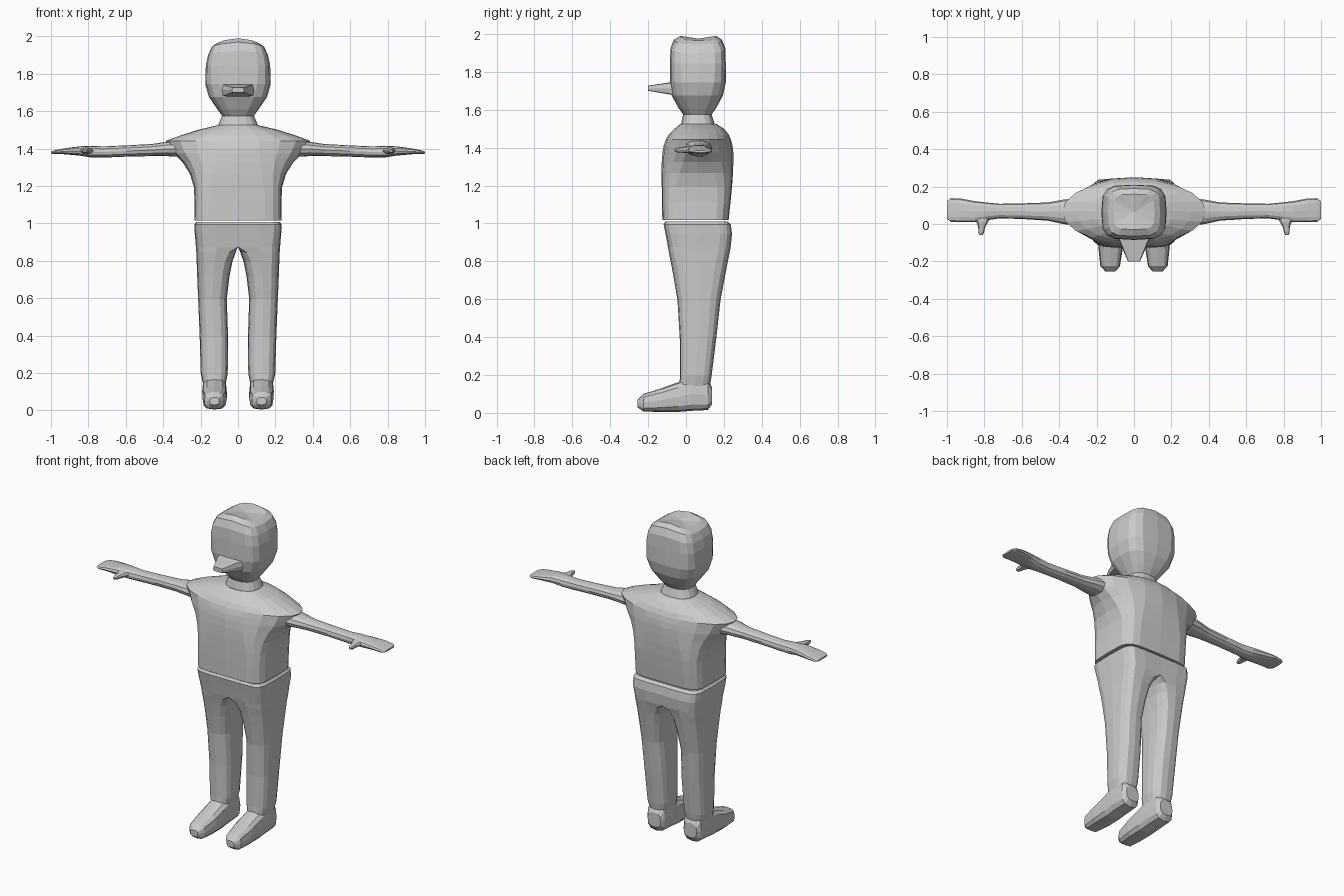
import bpy, bmesh, math

grey = bpy.data.materials.new("light_grey")
grey.diffuse_color = (0.6, 0.6, 0.6, 1)


def sec(c, e):
    return math.copysign(abs(c) ** (2 / e), c) if abs(c) > 1e-6 else 0.0


def loft(name, axis, rings, n=16, mirror=False, crown=0.0):
    """Skin rounded-box rings: (position, a0, a1, b0, b1, exponent[, inner exponent])."""
    bm = bmesh.new()
    rows = []
    for r in rings:
        t, a0, a1, b0, b1, e = r[:6]
        inner = r[6] if len(r) > 6 else e
        row = []
        for i in range(n):
            ang = 2 * math.pi * i / n
            c, s = math.cos(ang), math.sin(ang)
            k = inner if c < 0 else e
            u, v = sec(c, k), sec(s, k)
            a = (a0 + a1) / 2 + u * (a1 - a0) / 2
            b = (b0 + b1) / 2 + v * (b1 - b0) / 2
            if mirror and axis == 'z' and a < 0.012:
                a = 0.0
            drop = crown * u * u if t > 1.9 else 0
            co = {'x': (t, a, b), 'y': (a, t, b), 'z': (a, b, t - drop)}[axis]
            row.append(bm.verts.new(co))
        rows.append(row)
    for p, q in zip(rows, rows[1:]):
        for i in range(n):
            j = (i + 1) % n
            bm.faces.new((p[i], p[j], q[j], q[i]))
    for row in (rows[0], rows[-1]):
        f = bm.faces.new(row)
        bmesh.ops.poke(bm, faces=[f])
    # open the seam so the two mirrored halves join
    if mirror and axis == 'z':
        seam = [f for f in bm.faces if all(v.co.x < 1e-5 for v in f.verts)]
        bmesh.ops.delete(bm, geom=seam, context='FACES')
    bmesh.ops.recalc_face_normals(bm, faces=bm.faces)
    me = bpy.data.meshes.new(name)
    bm.to_mesh(me)
    bm.free()
    me.materials.append(grey)
    ob = bpy.data.objects.new(name, me)
    bpy.context.collection.objects.link(ob)
    if mirror:
        m = ob.modifiers.new("mirror", 'MIRROR')
        m.use_clip = True
    return ob


def sym(z, h, y0, y1, e):
    return (z, -h, h, y0, y1, e)


# head with neck
loft("head", 'z', [
    sym(1.51, .11, -.03, .16, 2.5), sym(1.535, .105, -.025, .15, 2.5),
    sym(1.58, .085, -.015, .135, 2.5), sym(1.615, .11, -.04, .16, 2.8),
    sym(1.68, .155, -.075, .195, 3.2), sym(1.75, .175, -.085, .21, 3.6),
    sym(1.85, .172, -.085, .21, 4), sym(1.93, .16, -.082, .208, 4),
    sym(1.975, .14, -.065, .19, 4), sym(1.995, .11, -.03, .16, 4)], crown=.025)

# beak-like nose
loft("nose", 'y', [
    (-.06, -.09, .09, 1.68, 1.755, 8), (-.08, -.085, .085, 1.685, 1.75, 8),
    (-.2, -.032, .032, 1.705, 1.732, 8)], n=8)

# shirt
loft("shirt", 'z', [
    sym(1.022, .233, -.125, .225, 5), sym(1.12, .232, -.127, .235, 5),
    sym(1.2, .236, -.128, .243, 4.5), sym(1.27, .257, -.129, .248, 3.4),
    sym(1.33, .295, -.128, .25, 2.6), sym(1.38, .345, -.124, .25, 2.15),
    sym(1.415, .368, -.118, .246, 2), sym(1.447, .385, -.107, .238, 2),
    sym(1.475, .31, -.09, .225, 2.1), sym(1.505, .215, -.06, .2, 2.2),
    sym(1.53, .11, -.03, .16, 2.4)], n=20)

# arms with flat hands
loft("arm", 'x', [
    (.3, -.01, .14, 1.36, 1.45, 2.2), (.38, .0, .13, 1.365, 1.442, 2.2),
    (.46, .018, .115, 1.365, 1.43, 2.2), (.6, .027, .11, 1.362, 1.422, 2.3),
    (.72, .03, .108, 1.357, 1.417, 2.4), (.79, .02, .115, 1.358, 1.42, 2.5),
    (.85, .01, .122, 1.368, 1.417, 2.6), (.93, .01, .137, 1.375, 1.406, 2.6),
    (.98, .012, .138, 1.375, 1.396, 2.8), (1.0, .028, .122, 1.379, 1.389, 2.8)],
    n=12, mirror=True)
loft("thumb", 'y', [
    (.045, .765, .855, 1.375, 1.41, 2.2), (.01, .78, .842, 1.377, 1.412, 2.2),
    (-.015, .795, .833, 1.378, 1.408, 2.2), (-.045, .802, .832, 1.38, 1.404, 2.2),
    (-.06, .81, .826, 1.386, 1.398, 2.2)], n=8, mirror=True)

# trousers: one leg and half the hips, mirrored
loft("trousers", 'z', [
    (.14, .068, .185, -.035, .125, 3), (.2, .055, .199, -.032, .135, 3),
    (.4, .053, .205, -.033, .16, 3), (.6, .06, .213, -.045, .182, 3),
    (.72, .046, .218, -.065, .205, 3.2), (.8, .03, .221, -.08, .22, 3.5),
    (.85, .013, .223, -.09, .23, 4, 5), (.88, .0, .225, -.095, .236, 4, 40),
    (.95, .0, .231, -.108, .243, 4.5, 40), (1.0, .0, .234, -.118, .236, 4.5, 40),
    (1.014, .0, .222, -.11, .22, 4.5, 40)], mirror=True)

# feet
loft("foot", 'y', [
    (.137, .08, .17, .05, .14, 2.8), (.115, .065, .187, .02, .18, 3),
    (.03, .06, .192, .016, .195, 3), (-.04, .06, .19, .01, .168, 3),
    (-.13, .06, .19, .01, .135, 3), (-.225, .075, .18, .012, .105, 3),
    (-.255, .1, .152, .035, .075, 3)], n=12, mirror=True)

# rest the soles on the floor
for ob in bpy.data.objects:
    ob.location.z = -0.005
